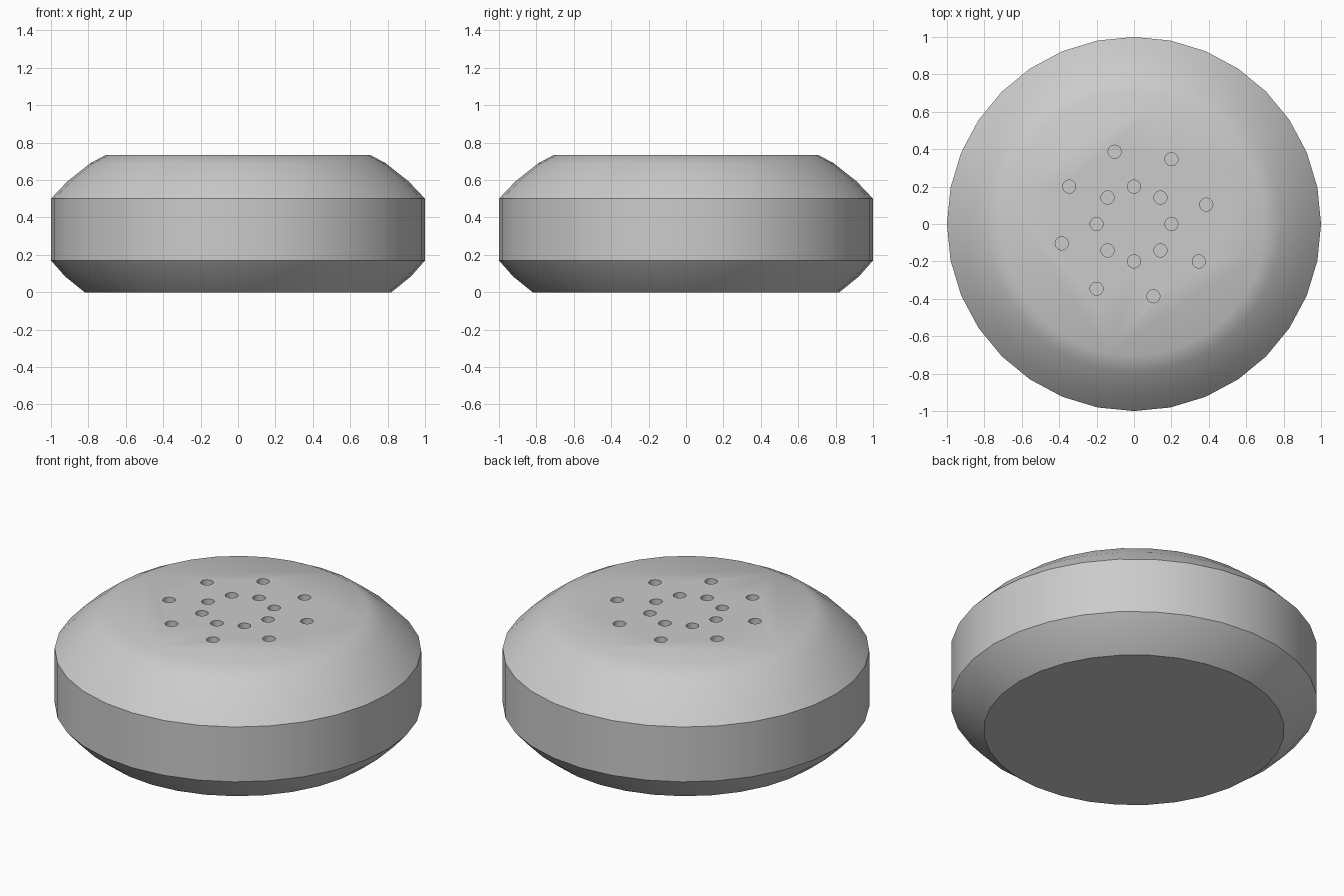
import bpy, bmesh, math
from mathutils import Matrix

if "Cube" in bpy.data.objects:
    bpy.data.objects.remove(bpy.data.objects["Cube"])

SEGS = 32
# radius, height from the base to the top rim
PROFILE = [(0.82, 0), (0.925, 0.085), (1, 0.17), (1, 0.5),
           (0.913, 0.592), (0.79, 0.69), (0.705, 0.735)]

grey = bpy.data.materials.new("plain grey")
grey.diffuse_color = (0.6, 0.6, 0.6, 1)
grey.use_nodes = True
grey.node_tree.nodes["Principled BSDF"].inputs["Base Color"].default_value = grey.diffuse_color


def make_object(name, bm):
    bmesh.ops.recalc_face_normals(bm, faces=bm.faces)
    mesh = bpy.data.meshes.new(name)
    bm.to_mesh(mesh)
    bm.free()
    mesh.materials.append(grey)
    ob = bpy.data.objects.new(name, mesh)
    bpy.context.collection.objects.link(ob)
    return ob


# Rounded body: revolved profile with flat caps
bm = bmesh.new()
rings = []
for r, z in PROFILE:
    rings.append([bm.verts.new((r * math.cos(math.tau * i / SEGS),
                                r * math.sin(math.tau * i / SEGS), z))
                  for i in range(SEGS)])
for a, b in zip(rings, rings[1:]):
    for i in range(SEGS):
        j = (i + 1) % SEGS
        bm.faces.new((a[i], a[j], b[j], b[i]))
bm.faces.new(rings[0][::-1])
bm.faces.new(rings[-1])
body = make_object("shaker_cap", bm)

# Hole cutters: two rings of eight small cylinders
DEPTH = 0.06
bm = bmesh.new()
for radius, offset in ((0.2, 0), (0.4, 15)):
    for k in range(8):
        a = math.radians(offset + 45 * k)
        pos = Matrix.Translation((radius * math.cos(a), radius * math.sin(a), 0.735))
        bmesh.ops.create_cone(bm, cap_ends=True, segments=24, radius1=0.035,
                              radius2=0.035, depth=2 * DEPTH, matrix=pos)
cutter = make_object("hole_cutter", bm)

# Cut the holes, then remove the helper
mod = body.modifiers.new("holes", 'BOOLEAN')
mod.operation = 'DIFFERENCE'
mod.solver = 'EXACT'
mod.object = cutter
bpy.context.view_layer.objects.active = body
body.select_set(True)
cutter.select_set(False)
bpy.ops.object.modifier_apply(modifier=mod.name)
bpy.data.objects.remove(cutter)

# Smooth sides, sharp band edges and hole rims
bpy.ops.object.shade_smooth_by_angle(angle=math.radians(30))
